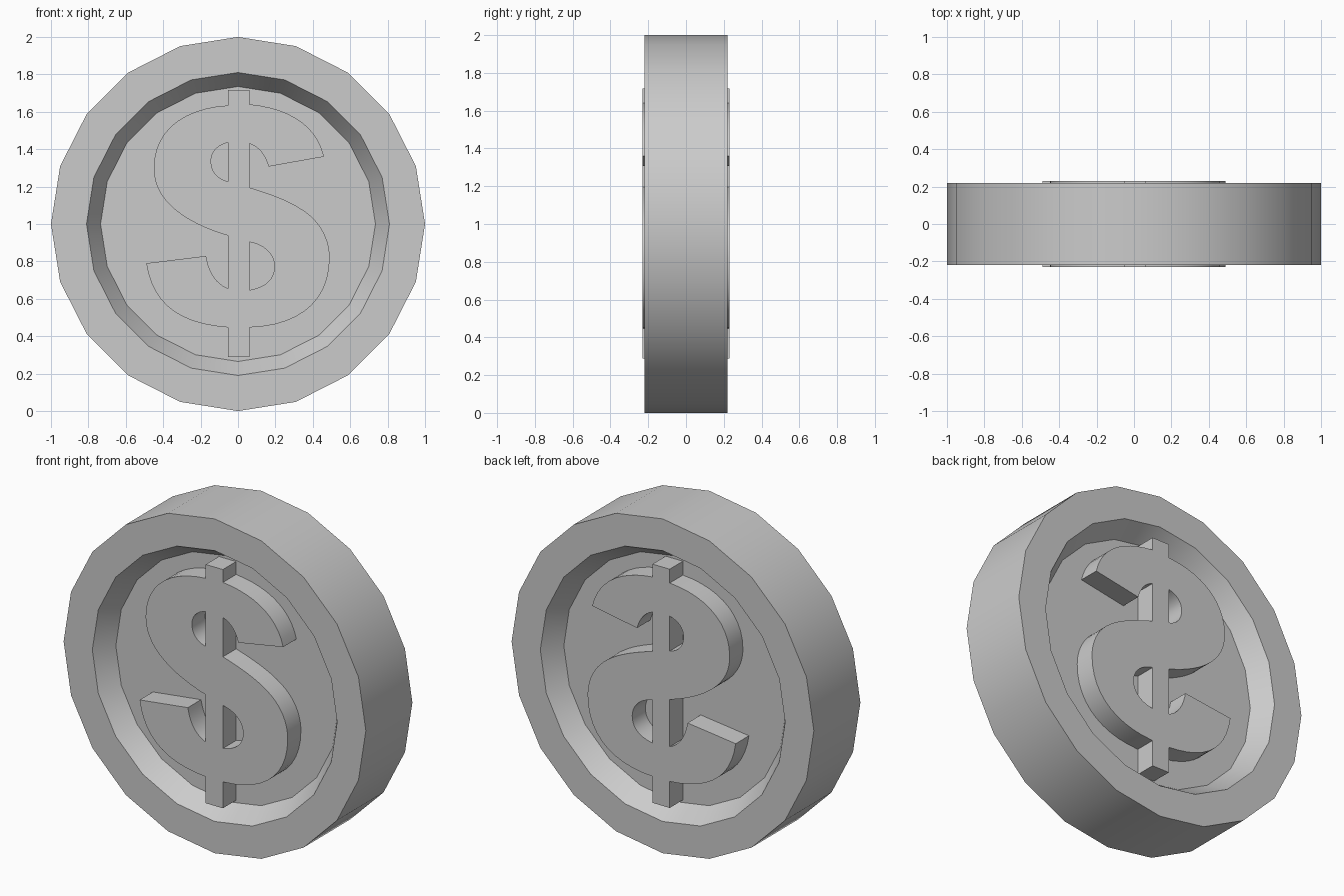
import bpy
import bmesh
import math
from mathutils import Vector
from mathutils.geometry import interpolate_bezier

default_cube = bpy.data.objects.get("Cube")
if default_cube:
    bpy.data.objects.remove(default_cube, do_unlink=True)

SIDES = 20
CURVE_STEPS = 12
RELIEF_HALF_DEPTH = 0.23

# One plain grey for the whole coin
grey = bpy.data.materials.new("plain_grey")
grey.use_nodes = True
grey_value = (0.6, 0.6, 0.6, 1)
grey.diffuse_color = grey_value
grey.node_tree.nodes["Principled BSDF"].inputs["Base Color"].default_value = grey_value


def finish(obj):
    """Give the part its colour and smooth it, keeping real edges sharp."""
    obj.data.materials.clear()
    obj.data.materials.append(grey)
    bpy.ops.object.select_all(action="DESELECT")
    obj.select_set(True)
    bpy.context.view_layer.objects.active = obj
    bpy.ops.object.shade_smooth_by_angle(angle=math.radians(30))


def ring(bm, radius, y):
    """Upright ring of vertices with one vertex at the very top."""
    angles = [math.tau * i / SIDES for i in range(SIDES)]
    return [bm.verts.new((radius * math.sin(a), y, 1 + radius * math.cos(a))) for a in angles]


# Coin body: sloped recess, flat rim and outer edge, same on front and back
half_profile = [(0.735, 0.105), (0.81, 0.22), (1, 0.22)]
profile = [(r, -y) for r, y in half_profile] + half_profile[::-1]
bm = bmesh.new()
rings = [ring(bm, radius, y) for radius, y in profile]
for lower, upper in zip(rings, rings[1:]):
    for i in range(SIDES):
        j = (i + 1) % SIDES
        bm.faces.new((lower[i], lower[j], upper[j], upper[i]))
bm.faces.new(rings[0])
bm.faces.new(rings[-1])
bmesh.ops.recalc_face_normals(bm, faces=bm.faces)
body_mesh = bpy.data.meshes.new("coin_body")
bm.to_mesh(body_mesh)
bm.free()
coin_body = bpy.data.objects.new("coin_body", body_mesh)
bpy.context.collection.objects.link(coin_body)
finish(coin_body)


def trace(start, steps):
    """Closed outline: a step is a corner (x, z), or two handles and an end."""
    points = [Vector(start)]
    for step in steps:
        pairs = [Vector(step[k:k + 2]) for k in range(0, len(step), 2)]
        if len(pairs) == 1:
            points.append(pairs[0])
        else:
            points += interpolate_bezier(points[-1], *pairs, CURVE_STEPS)[1:]
    if (points[0] - points[-1]).length < 0.001:
        points.pop()
    return points


# Vertical bar edges shared by the outline and both openings
L, R = -0.053, 0.061
TOP, BOTTOM = 1.717, 0.289

outline = trace((L, TOP), [
    (R, TOP),
    (R, 1.64),
    # upper arm and its slanted end
    (.27, 1.62, .42, 1.53, .46, 1.36),
    (.163, 1.307),
    (.147, 1.365, .117, 1.41, R, 1.43),
    (R, 1.195),
    # lower bowl
    (.16, 1.165, .26, 1.13, .33, 1.085),
    (.44, 1.02, .49, .92, .49, .82),
    (.49, .59, .33, .455, R, .447),
    (R, BOTTOM),
    (L, BOTTOM),
    (L, .447),
    # lower arm and its slanted end
    (-.32, .465, -.46, .58, -.49, .79),
    (-.171, .829),
    (-.155, .735, -.115, .68, L, .655),
    (L, .938),
    # upper bowl
    (-.15, .965, -.265, 1.015, -.34, 1.08),
    (-.41, 1.14, -.45, 1.21, -.45, 1.3),
    (-.45, 1.5, -.29, 1.62, L, 1.634),
])
upper_opening = trace((L, 1.436), [
    (-.11, 1.42, -.144, 1.39, -.144, 1.335),
    (-.144, 1.28, -.11, 1.24, L, 1.227),
])
lower_opening = trace((R, .904), [
    (.14, .89, .195, .84, .195, .773),
    (.195, .7, .14, .66, R, .647),
])

# Raised relief: filled outline with two openings, passing through the body
relief_curve = bpy.data.curves.new("raised_relief", "CURVE")
relief_curve.dimensions = "2D"
relief_curve.fill_mode = "BOTH"
relief_curve.extrude = RELIEF_HALF_DEPTH
for points in (outline, upper_opening, lower_opening):
    spline = relief_curve.splines.new("POLY")
    spline.points.add(len(points) - 1)
    for target, point in zip(spline.points, points):
        target.co = (point.x, point.y, 0, 1)
    spline.use_cyclic_u = True
raised_relief = bpy.data.objects.new("raised_relief", relief_curve)
raised_relief.rotation_euler.x = math.pi / 2
bpy.context.collection.objects.link(raised_relief)

# Turn the curve into a clean mesh
bpy.ops.object.select_all(action="DESELECT")
raised_relief.select_set(True)
bpy.context.view_layer.objects.active = raised_relief
bpy.ops.object.convert(target="MESH")
raised_relief = bpy.context.view_layer.objects.active
bm = bmesh.new()
bm.from_mesh(raised_relief.data)
bmesh.ops.remove_doubles(bm, verts=bm.verts, dist=0.0005)
bmesh.ops.recalc_face_normals(bm, faces=bm.faces)
bm.to_mesh(raised_relief.data)
bm.free()
finish(raised_relief)
